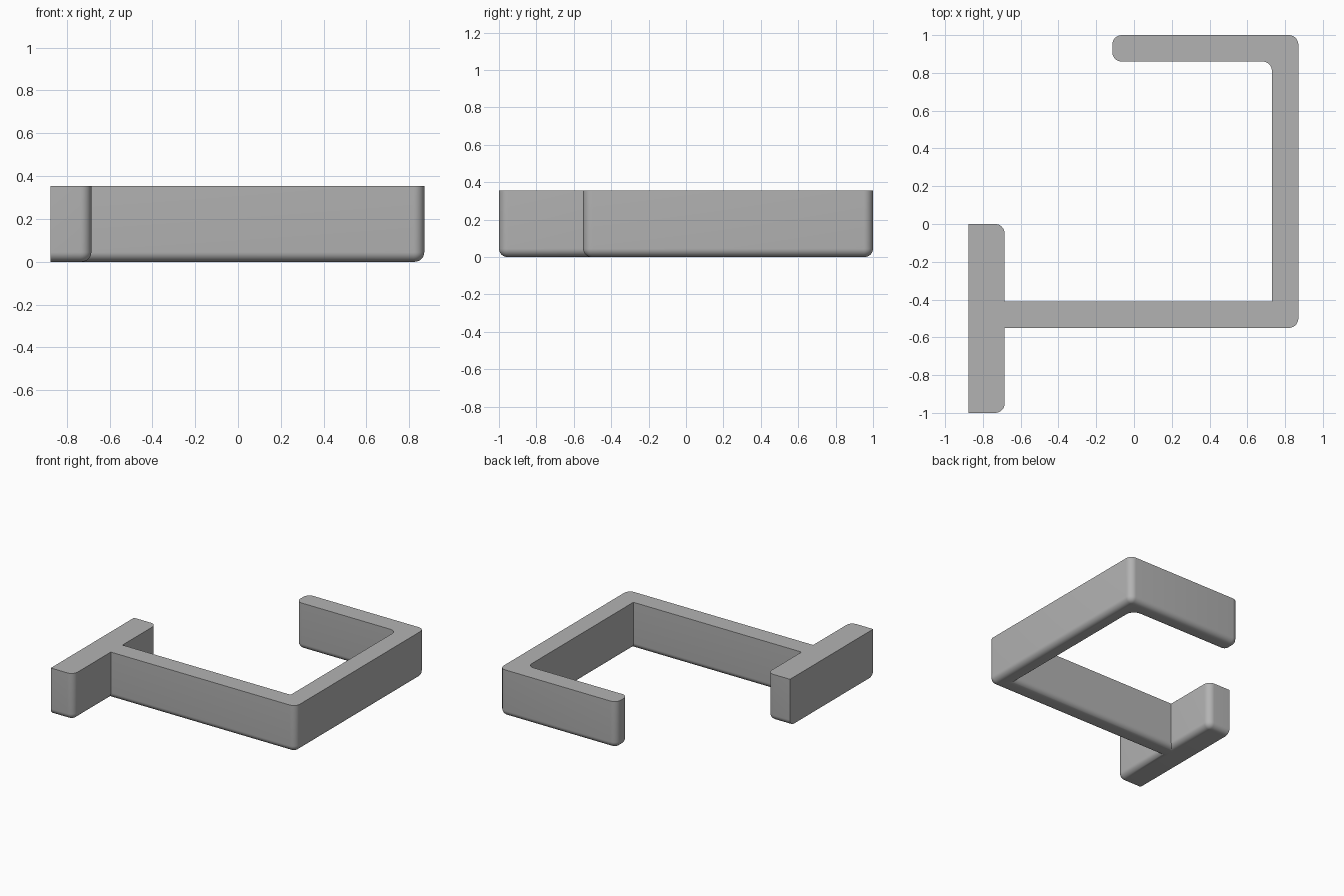
import bpy
import bmesh
import math

cube = bpy.data.objects.get("Cube")
if cube:
    bpy.data.objects.remove(cube, do_unlink=True)

HEIGHT = 0.355
SIDE_RADIUS = 0.05
BASE_RADIUS = 0.045

# Plan outline: (x, y, rounded upright corner)
outline = [
    (-0.875, -1.0, False), (-0.685, -1.0, True),        # mounting plate
    (-0.685, -0.55, False), (0.87, -0.55, True),        # front arm, outside
    (0.87, 1.0, True), (-0.115, 1.0, True),             # side and back arm, outside
    (-0.115, 0.86, True), (0.73, 0.86, True),           # tip and back arm, inside
    (0.73, -0.41, False), (-0.685, -0.41, False),       # side and front arm, inside
    (-0.685, 0.0, True), (-0.875, 0.0, False),
]

grey = bpy.data.materials.new("mid grey")
grey.use_nodes = True
colour = (0.45, 0.45, 0.45, 1)
grey.diffuse_color = colour
grey.node_tree.nodes["Principled BSDF"].inputs["Base Color"].default_value = colour


def round_edges(bm, edges, radius):
    bmesh.ops.bevel(bm, geom=edges, offset=radius, segments=8, profile=0.5,
                    affect='EDGES', clamp_overlap=False)


# Extrude the outline upward
bm = bmesh.new()
base = bm.faces.new([bm.verts.new((x, y, 0)) for x, y, _ in outline])
top = bmesh.ops.extrude_face_region(bm, geom=[base], use_keep_orig=True)["geom"]
bmesh.ops.translate(bm, vec=(0, 0, HEIGHT),
                    verts=[v for v in top if isinstance(v, bmesh.types.BMVert)])
bmesh.ops.recalc_face_normals(bm, faces=bm.faces)

# Round the chosen upright corners
rounded = {(x, y) for x, y, is_round in outline if is_round}
uprights = []
for edge in bm.edges:
    a, b = (v.co for v in edge.verts)
    if abs(a.z - b.z) > 0.1 and any(math.dist(a.xy, p) < 0.001 for p in rounded):
        uprights.append(edge)
round_edges(bm, uprights, SIDE_RADIUS)

# Round the bottom rim, leaving the flat wall side sharp
rim = [e for e in bm.edges
       if all(v.co.z < 0.001 for v in e.verts)
       and not all(v.co.x < -0.87 for v in e.verts)]
round_edges(bm, rim, BASE_RADIUS)
bmesh.ops.recalc_face_normals(bm, faces=bm.faces)

mesh = bpy.data.meshes.new("hook_bracket")
bm.to_mesh(mesh)
bm.free()
mesh.materials.append(grey)
hook = bpy.data.objects.new("hook_bracket", mesh)
bpy.context.collection.objects.link(hook)

# Smooth fillets, crisp flat edges
bpy.ops.object.select_all(action='DESELECT')
hook.select_set(True)
bpy.context.view_layer.objects.active = hook
bpy.ops.object.shade_smooth_by_angle(angle=math.radians(30))
